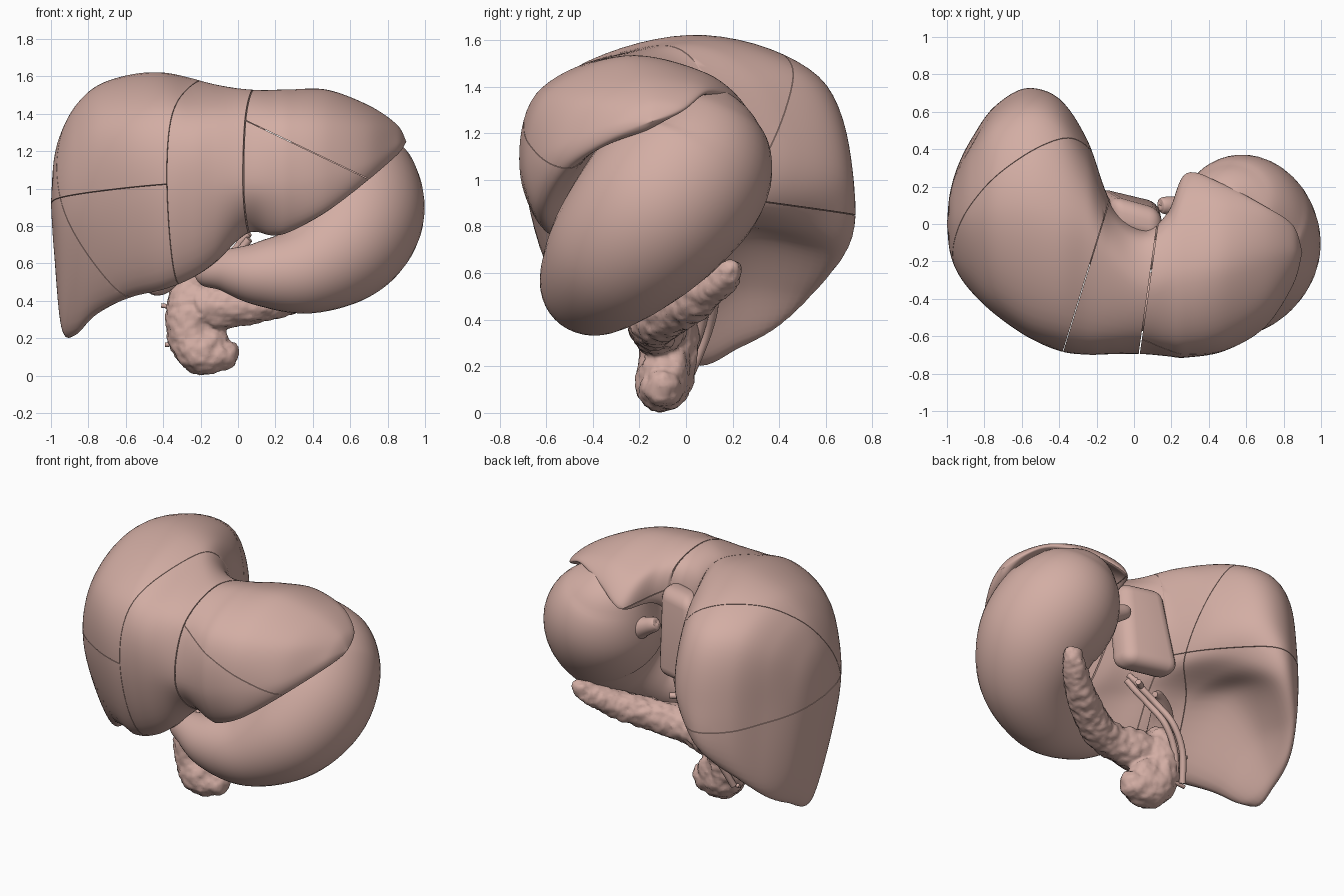
import bpy, bmesh, math
from mathutils import Vector

if "Cube" in bpy.data.objects:
    bpy.data.objects.remove(bpy.data.objects["Cube"])

tissue = bpy.data.materials.new("tissue")
tissue.diffuse_color = (.65, .42, .37, 1)
tissue.use_nodes = True
tissue.node_tree.nodes["Principled BSDF"].inputs["Base Color"].default_value = tissue.diffuse_color


def spline(pts, n, closed=False):
    """Catmull-Rom through points of any dimension."""
    out, m = [], len(pts)
    for i in range(m if closed else m - 1):
        idx = [i - 1, i, i + 1, i + 2]
        a, b, c, d = [Vector(pts[k % m] if closed else pts[min(max(k, 0), m - 1)]) for k in idx]
        for s in range(n):
            t = s / n
            out.append(0.5 * (2 * b + (c - a) * t + (2 * a - 5 * b + 4 * c - d) * t * t
                              + (3 * b - a - 3 * c + d) * t ** 3))
    if not closed:
        out.append(Vector(pts[-1]))
    return out


def finish(bm, name):
    bmesh.ops.recalc_face_normals(bm, faces=bm.faces)
    me = bpy.data.meshes.new(name)
    bm.to_mesh(me)
    bm.free()
    me.materials.append(tissue)
    ob = bpy.data.objects.new(name, me)
    bpy.context.collection.objects.link(ob)
    bpy.ops.object.select_all(action='DESELECT')
    ob.select_set(True)
    bpy.context.view_layer.objects.active = ob
    bpy.ops.object.shade_smooth_by_angle(angle=math.radians(50))
    return ob


def skin(bm, rings):
    vs = [[bm.verts.new(p) for p in r] for r in rings]
    n = len(vs[0])
    for a, b in zip(vs, vs[1:]):
        for j in range(n):
            k = (j + 1) % n
            bm.faces.new((a[j], a[k], b[k], b[j]))
    bm.faces.new(vs[0])
    bm.faces.new(vs[-1])


def tube(bm, path, n=6, sides=24, ref=(0, .8, -.6)):
    """Tube along (x, y, z, radius) points."""
    pts = spline(path, n)
    rings = []
    for i, p in enumerate(pts):
        t = (pts[min(i + 1, len(pts) - 1)] - pts[max(i - 1, 0)]).to_3d().normalized()
        u = t.cross(Vector(ref)).normalized()
        v = t.cross(u)
        r = max(p[3], .004)
        rings.append([p.to_3d() + r * (u * math.cos(a) + v * math.sin(a))
                      for a in (2 * math.pi * j / sides for j in range(sides))])
    skin(bm, rings)


def tube_object(name, *paths, **kw):
    bm = bmesh.new()
    for p in paths:
        tube(bm, p, **kw)
    return finish(bm, name)


# Liver: side-on (y, z) sections along x, from front edge over the top to the underside
RIGHT = [
    (-.985, (-.03, .72, -.14, .88, -.12, 1.06, 0, 1.15, .12, 1.09, .16, .93, .14, .76, .05, .68)),
    (-.945, (0, .3, -.24, .82, -.21, 1.14, .01, 1.3, .22, 1.2, .29, .92, .29, .5, .16, .32)),
    (-.87, (-.05, .25, -.34, .83, -.3, 1.24, .03, 1.44, .36, 1.31, .43, .95, .44, .45, .24, .3)),
    (-.75, (-.17, .34, -.45, .86, -.41, 1.33, .05, 1.55, .49, 1.41, .61, 1, .58, .55, .23, .54)),
    (-.57, (-.32, .42, -.58, .9, -.52, 1.38, .05, 1.61, .57, 1.44, .715, 1, .66, .7, .2, .75)),
    (-.4, (-.45, .46, -.67, .95, -.57, 1.41, 0, 1.62, .51, 1.45, .67, 1.05, .53, .83, .05, .78)),
    (-.25, (-.49, .52, -.69, .98, -.6, 1.39, -.05, 1.59, .31, 1.44, .45, 1.1, .32, .9, -.05, .8)),
    (-.12, (-.51, .61, -.69, 1, -.61, 1.38, -.2, 1.555, .04, 1.44, .11, 1.15, 0, .95, -.2, .8)),
]
LEFT = [
    (.05, (-.5, .77, -.69, 1, -.62, 1.36, -.35, 1.525, -.1, 1.47, -.03, 1.28, -.1, 1, -.3, .82)),
    (.18, (-.53, .75, -.7, 1, -.64, 1.36, -.32, 1.525, -.02, 1.45, .06, 1.28, -.05, 1.15, -.33, .92)),
    (.28, (-.57, .77, -.71, 1.02, -.64, 1.37, -.28, 1.53, .12, 1.42, .27, 1.25, .05, 1.3, -.35, 1.02)),
    (.48, (-.6, .88, -.68, 1.08, -.59, 1.37, -.25, 1.525, .08, 1.46, .21, 1.34, 0, 1.37, -.36, 1.15)),
    (.7, (-.5, 1.05, -.55, 1.14, -.45, 1.34, -.2, 1.44, .02, 1.42, .09, 1.37, -.1, 1.33, -.3, 1.2)),
    (.85, (-.31, 1.18, -.32, 1.23, -.25, 1.3, -.15, 1.34, -.04, 1.33, -.01, 1.3, -.1, 1.25, -.2, 1.2)),
]
sections = [[(x, f[2 * i], f[2 * i + 1]) for i in range(8)] for x, f in RIGHT + LEFT]
sections = [[(-1, 0, .92)] * 8] + sections + [[(.9, -.15, 1.25)] * 8]
columns = [spline([s[i] for s in sections], 8) for i in range(8)]
liver = bmesh.new()
skin(liver, [spline(list(r), 9, True) for r in zip(*columns)])
bmesh.ops.remove_doubles(liver, verts=liver.verts, dist=.0005)


def split(bm, a, b, c, gap=.0015):
    """Cut a solid by the plane through three points, leaving a thin groove."""
    a, b, c = Vector(a), Vector(b), Vector(c)
    no = (b - a).cross(c - a).normalized()
    halves = []
    for s in (1, -1):
        h = bm.copy()
        res = bmesh.ops.bisect_plane(h, geom=h.verts[:] + h.edges[:] + h.faces[:],
                                     plane_co=a - no * s * gap, plane_no=no * s, clear_outer=True)
        cut = [e for e in res['geom_cut'] if isinstance(e, bmesh.types.BMEdge)]
        bmesh.ops.holes_fill(h, edges=cut, sides=0)
        halves.append(h)
    bm.free()
    return sorted(halves, key=lambda h: sum(v.co.x for v in h.verts) / len(h.verts))


# Liver segments, separated by grooves
right, left = split(liver, (.03, -.68, 1), (.13, .03, 1), (.03, -.68, 0), .003)
lateral, medial = split(right, (-.37, -.65, 1), (-.17, 0, 1), (-.37, -.65, 0))
finish(medial, "liver_medial_segment")
for i, h in enumerate(split(left, (.07, -.68, 1.35), (.7, -.5, 1.05), (.07, 0, 1.35))):
    finish(h, f"liver_left_segment_{i + 1}")
k = 0
for h in split(lateral, (-1, 0, .92), (-.37, -.65, 1.02), (-.6, .7, .85)):
    for q in split(h, (-.7, -.4, .43), (-.96, -.1, 1.2), (-.4, .49, 1.55)):
        k += 1
        finish(q, f"liver_right_segment_{k}")

# Caudate lobe at the back of the liver
bm = bmesh.new()
bmesh.ops.create_cube(bm, size=1)
for v in bm.verts:
    v.co = Vector((v.co.x * (.31 - .08 * v.co.z) - .01 + .05 * v.co.z,
                   v.co.y * .18 + .045 - .08 * v.co.x - .05 * v.co.z, v.co.z * .56 + 1.08))
bmesh.ops.bevel(bm, geom=bm.edges[:], offset=.07, segments=5, profile=.5, affect='EDGES')
finish(bm, "liver_caudate_lobe")

# Stomach with its inlet stub
tube_object("stomach", [
    (.47, .12, 1.385, 0), (.475, .115, 1.37, .1), (.5, .09, 1.27, .24), (.57, .03, 1.07, .355),
    (.635, -.12, .88, .363), (.56, -.28, .7, .32), (.36, -.39, .57, .245), (.12, -.42, .545, .175),
    (-.08, -.38, .56, .11), (-.19, -.34, .54, .065), (-.225, -.32, .53, 0)], n=8, sides=40)
tube_object("stomach_inlet", [(.38, .05, 1.02, .12), (.24, .09, 1.08, .06), (.16, .1, 1.12, .045),
                              (.14, .1, 1.13, .03), (.137, .1, 1.132, 0)])

# Pancreas: head with hook, body and tail fused, then made lumpy
pancreas = tube_object(
    "pancreas",
    [(-.26, -.05, .54, 0), (-.26, -.06, .51, .08), (-.26, -.07, .36, .125), (-.25, -.08, .2, .12),
     (-.19, -.1, .125, .12), (-.08, -.1, .11, .085), (-.03, -.1, .13, .06), (.015, -.1, .14, 0)],
    [(-.17, -.08, .3, .0), (-.17, -.08, .26, .08), (-.15, -.09, .15, .1), (-.14, -.09, .1, 0)],
    [(-.3, -.08, .36, .05), (-.15, -.11, .37, .12), (.05, -.14, .38, .105), (.22, -.1, .41, .1),
     (.45, .04, .49, .085), (.6, .16, .58, .065), (.65, .2, .63, .045), (.665, .21, .655, 0)])
m = pancreas.modifiers.new("fuse", 'REMESH')
m.mode, m.voxel_size, m.use_smooth_shade = 'VOXEL', .014, True
m = pancreas.modifiers.new("blend", 'SMOOTH')
m.iterations = 5
tex = bpy.data.textures.new("lumps", 'CLOUDS')
tex.noise_scale = .05
m = pancreas.modifiers.new("lumps", 'DISPLACE')
m.texture, m.strength, m.mid_level = tex, .028, .42

# Gallbladder tucked under the right lobe
tube_object("gallbladder", [(-.46, -.38, .47, 0), (-.45, -.36, .475, .05), (-.4, -.26, .53, .085),
                            (-.3, -.1, .66, .07), (-.18, .02, .7, .03), (-.12, .05, .68, .018)], ref=(1, 0, 0))

# Bile duct and vein running down behind the pancreas head, with small stubs
duct = [(.03, .04, .73), (-.02, .06, .67), (-.1, .08, .6), (-.2, .12, .48), (-.3, .09, .34), (-.36, .02, .17)]
for name, dx, dy in (("bile_duct", 0, 0), ("portal_vein", .03, -.035)):
    tube_object(name, [(x + dx, y + dy, z, .02) for x, y, z in duct], sides=12)
tube_object("duct_branches", [(.06, .02, .76, .018), (.0, .06, .69, .02), (.05, .1, .68, .018)],
            [(-.3, 0, .36, .012), (-.41, 0, .375, .012)], [(-.3, 0, .17, .012), (-.39, 0, .165, .012)],
            sides=10)
